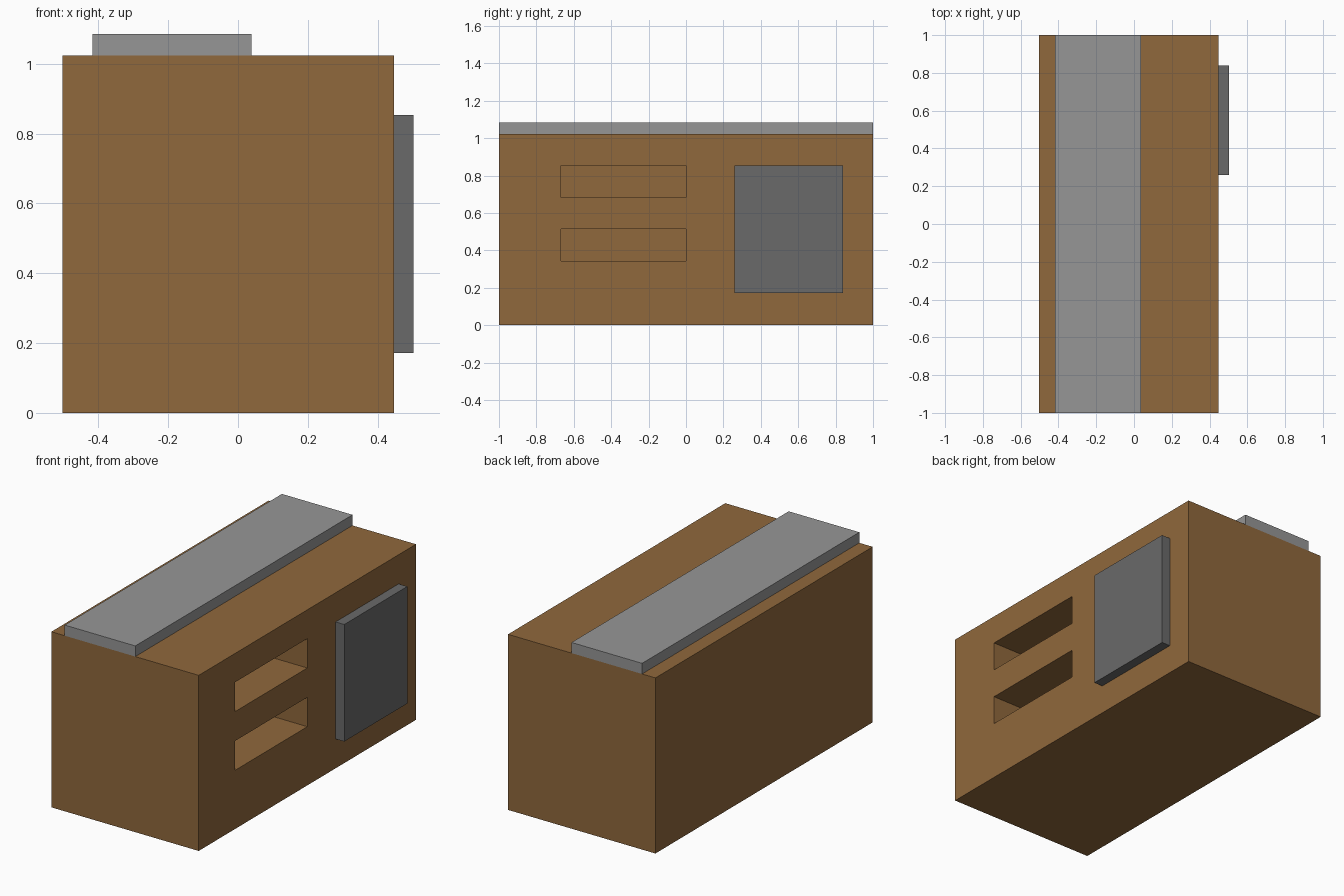
import bpy

if "Cube" in bpy.data.objects:
    bpy.data.objects.remove(bpy.data.objects["Cube"])


def material(name, rgb):
    mat = bpy.data.materials.new(name)
    mat.diffuse_color = (*rgb, 1.0)
    mat.use_nodes = True
    mat.node_tree.nodes["Principled BSDF"].inputs["Base Color"].default_value = mat.diffuse_color
    return mat


def box(name, xs, ys, zs, mat):
    """Flat-faced box spanning the given (min, max) ranges."""
    ranges = (xs, ys, zs)
    bpy.ops.mesh.primitive_cube_add(size=1)
    obj = bpy.context.object
    obj.name = name
    for v in obj.data.vertices:
        v.co = [(lo + hi) / 2 + c * (hi - lo) for (lo, hi), c in zip(ranges, v.co)]
    obj.data.materials.append(mat)
    return obj


brown = material("brown wood", (0.279, 0.138, 0.045))
light_grey = material("light grey", (0.305, 0.305, 0.305))
dark_grey = material("dark grey", (0.144, 0.144, 0.144))

LEFT, RIGHT, TOP = -0.503, 0.447, 1.023

# Main wooden body
body = box("body", (LEFT, RIGHT), (-1, 1), (0, TOP), brown)

# Two slots recessed into the right side
for i, z in enumerate((0.342, 0.684)):
    cutter = box(f"slot_cutter_{i + 1}", (0.0, RIGHT + 0.1), (-0.667, 0), (z, z + 0.171), brown)
    cutter.hide_render = True
    cutter.hide_set(True)
    cut = body.modifiers.new(f"slot_{i + 1}", 'BOOLEAN')
    cut.operation = 'DIFFERENCE'
    cut.solver = 'EXACT'
    cut.object = cutter

# Long plate on the top, running front to back
box("top_plate", (-0.417, 0.038), (-1, 1), (TOP, 1.085), light_grey)

# Raised panel on the right side
box("side_panel", (RIGHT, 0.503), (0.26, 0.84), (0.171, 0.853), dark_grey)
